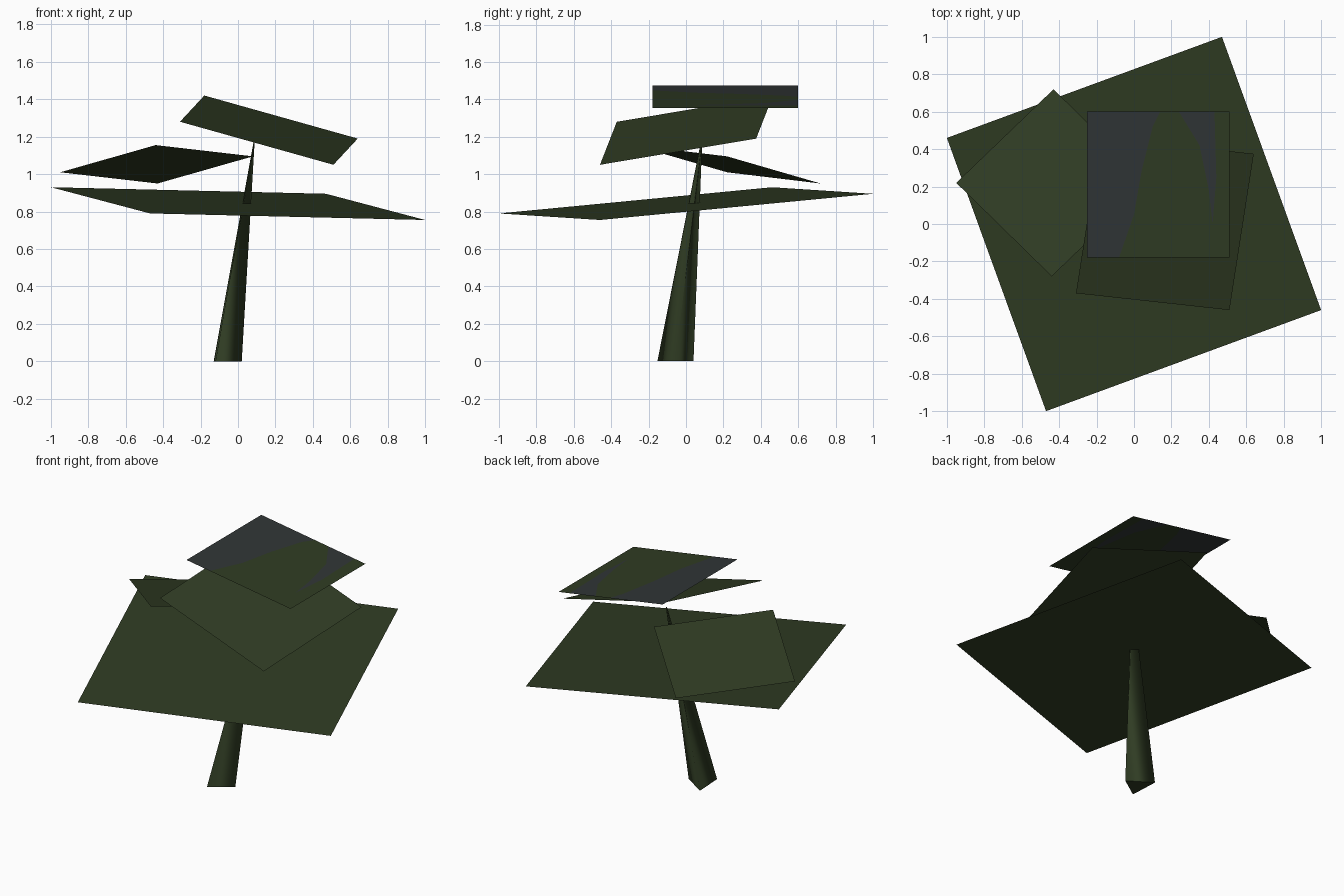
import bpy

cube = bpy.data.objects.get("Cube")
if cube:
    bpy.data.objects.remove(cube, do_unlink=True)


def make_material(name, colour):
    mat = bpy.data.materials.new(name)
    mat.use_nodes = True
    rgba = (*colour, 1.0)
    mat.diffuse_color = rgba
    mat.node_tree.nodes["Principled BSDF"].inputs["Base Color"].default_value = rgba
    return mat


leaf_green = make_material("leaf green", (0.029, 0.045, 0.017))
slate_grey = make_material("slate grey", (0.030, 0.036, 0.037))


def make_object(name, verts, faces, materials=(leaf_green,)):
    mesh = bpy.data.meshes.new(name)
    mesh.from_pydata(verts, [], faces)
    for mat in materials:
        mesh.materials.append(mat)
    mesh.update()
    obj = bpy.data.objects.new(name, mesh)
    bpy.context.collection.objects.link(obj)
    return obj


def make_leaf(name, a, b, c):
    # Flat parallelogram sheet; the fourth corner follows from the other three
    d = [p + r - q for p, q, r in zip(a, b, c)]
    return make_object(name, [a, b, c, d], [(0, 1, 2, 3)])


# Three-sided trunk leaning from its base to a thin tip
base = [(-0.12, -0.153), (0.02, -0.057), (-0.13, 0.04)]
tip, tip_scale = (0.088, 0.085), 0.04
verts = [(x, y, 0) for x, y in base]
verts += [(tip[0] + x * tip_scale, tip[1] + y * tip_scale, 1.17) for x, y in base]
sides = [(i, (i + 1) % 3, (i + 1) % 3 + 3, i + 3) for i in range(3)]
trunk = make_object("trunk", verts, [(2, 1, 0), (3, 4, 5)] + sides)
for poly in trunk.data.polygons:
    poly.use_smooth = len(poly.vertices) == 4

# Tilted foliage sheets, counter-clockwise from above
make_leaf("lower_leaf", (-1, 0.46, 0.93), (-0.47, -1, 0.79), (1, -0.46, 0.755))
make_leaf("left_leaf", (-0.95, 0.22, 1.01), (-0.44, -0.28, 1.155), (0.08, 0.22, 1.095))
make_leaf("middle_leaf", (-0.31, -0.37, 1.28), (0.51, -0.46, 1.05), (0.64, 0.375, 1.19))

# Top sheet, cut into green and grey bands
X0, X1, Y0, Y1 = -0.25, 0.51, -0.18, 0.60
outline = [(X0, Y0), (-0.08, Y0), (0.0, 0.05), (0.04, 0.28), (0.10, 0.52), (0.14, Y1),
           (X0, Y1), (0.24, Y1), (0.35, 0.42), (0.40, 0.18), (0.42, 0.0),
           (0.44, 0.25), (0.43, Y1), (X1, Y1), (X1, Y0)]
bands = [(0, 1, 2, 3, 4, 5, 6),
         (1, 14, 10, 9, 8, 7, 5, 4, 3, 2),
         (7, 8, 9, 10, 11, 12),
         (10, 14, 13, 12, 11)]
top = make_object("top_leaf",
                  [(x, y, 1.475 - (x - X0) * 0.12 / (X1 - X0)) for x, y in outline],
                  bands, (leaf_green, slate_grey))
for i, poly in enumerate(top.data.polygons):
    poly.material_index = 1 if i % 2 == 0 else 0
